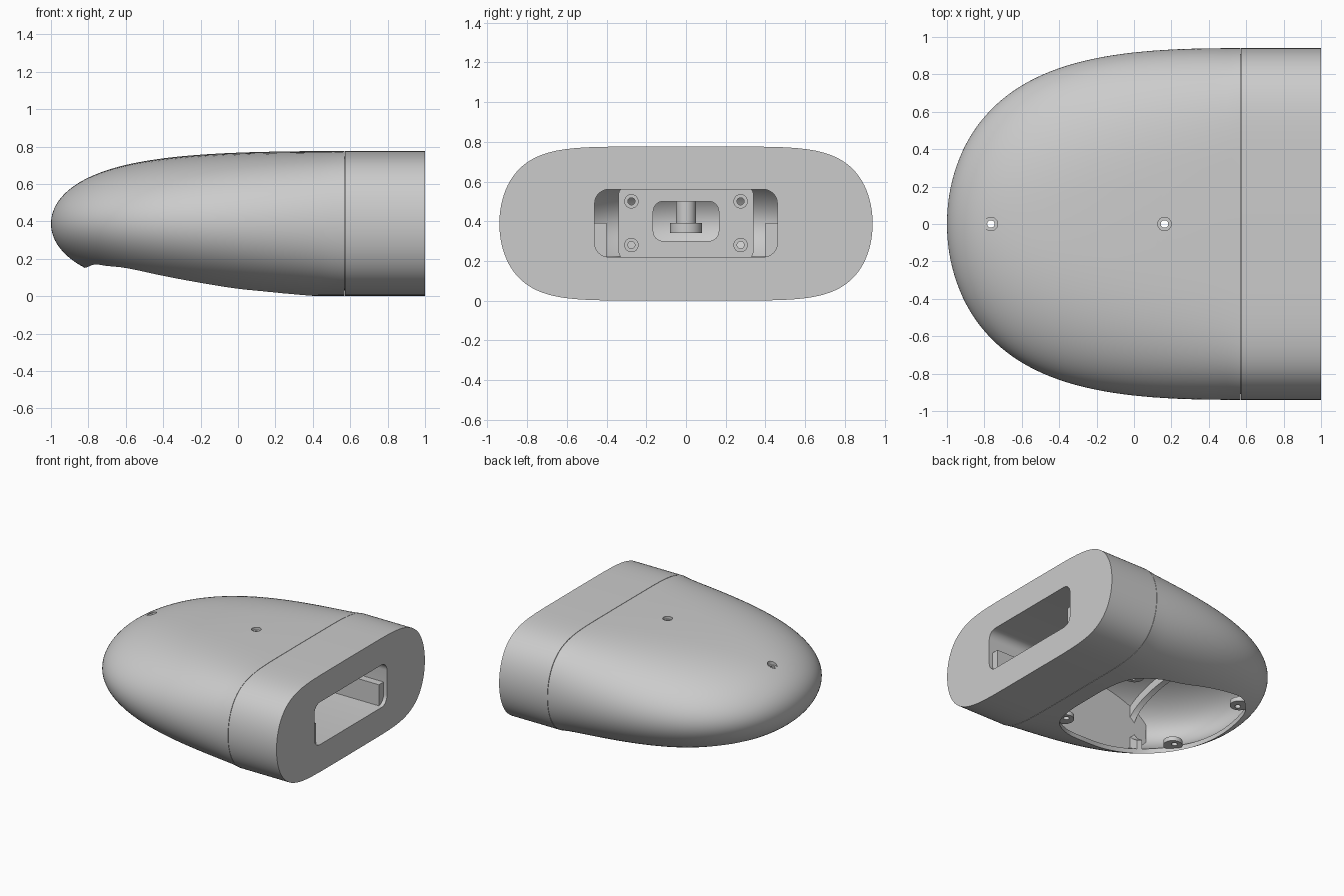
import bpy, bmesh, math
from mathutils import Vector

if "Cube" in bpy.data.objects:
    bpy.data.objects.remove(bpy.data.objects["Cube"], do_unlink=True)

GREY = (0.6, 0.6, 0.6, 1)
grey = bpy.data.materials.new("satin_grey")
grey.use_nodes = True
grey.diffuse_color = GREY
grey.node_tree.nodes["Principled BSDF"].inputs["Base Color"].default_value = GREY

SEAM, MID, WALL = 0.57, 0.388, 0.035


def finish(name, bm):
    bmesh.ops.recalc_face_normals(bm, faces=bm.faces)
    mesh = bpy.data.meshes.new(name)
    bm.to_mesh(mesh)
    bm.free()
    obj = bpy.data.objects.new(name, mesh)
    bpy.context.collection.objects.link(obj)
    obj.data.materials.append(grey)
    return obj


def section(x, inset=0.0, sides=96):
    """Cross-section at x, shrunk by inset: flat-topped at the rear, oval at the nose."""
    t = min(1, max(0, (SEAM - x) / (SEAM + 1 - inset)))
    w = (0.94 - inset) * math.sqrt(1 - t ** (2.7 + 0.8 * t))
    h = (MID - inset) * math.sqrt(1 - t ** (2.6 + 1.35 * t))
    power = 2 / max(2, 6.2 - 4.4 * t ** 0.55)
    ring = []
    for i in range(sides):
        a = math.tau * i / sides
        c, s = math.cos(a), math.sin(a)
        ring.append((x, w * math.copysign(abs(c) ** power, c), MID + h * s))
    return ring


def loft(name, rings):
    bm = bmesh.new()
    loops = [[bm.verts.new(p) for p in ring] for ring in rings]
    for a, b in zip(loops, loops[1:]):
        for i in range(len(a)):
            j = (i + 1) % len(a)
            bm.faces.new((a[i], a[j], b[j], b[i]))
    bm.faces.new(loops[0])
    bm.faces.new(loops[-1])
    return finish(name, bm)


def nose_rings(inset, end, count=44):
    length = SEAM + 1 - inset
    xs = [SEAM - length * (1 - 1e-7 - (i / count) ** 2 * 0.999) for i in range(count)]
    return [section(x, inset) for x in xs + [end]]


def prism(name, outline, axis, lo, hi):
    """Extrude an outline: (y, z) along X or (x, y) along Z."""
    def place(p, q):
        return (q, *p) if axis == "X" else (*p, q)
    return loft(name, [[place(p, q) for p in outline] for q in (lo, hi)])


def circle(u, v, r, n=32):
    return [(u + r * math.cos(math.tau * i / n), v + r * math.sin(math.tau * i / n))
            for i in range(n)]


def rectangle(u0, u1, v0, v1):
    return [(u0, v0), (u1, v0), (u1, v1), (u0, v1)]


def rounded(half_w, z0, z1, r, n=8):
    pts = []
    corners = [(half_w - r, z1 - r), (r - half_w, z1 - r),
               (r - half_w, z0 + r), (half_w - r, z0 + r)]
    for k, (u, v) in enumerate(corners):
        for i in range(n + 1):
            a = math.pi / 2 * (k + i / n)
            pts.append((u + r * math.cos(a), v + r * math.sin(a)))
    return pts


def smooth_loop(points, steps=6):
    """Closed smooth curve through the points."""
    out, n = [], len(points)
    for i in range(n):
        a, b, c, d = (Vector(points[(i + k) % n]) for k in (-1, 0, 1, 2))
        for k in range(steps):
            t = k / steps
            p = 0.5 * (2 * b + (c - a) * t + (2 * a - 5 * b + 4 * c - d) * t * t
                       + (3 * b - a - 3 * c + d) * t ** 3)
            out.append(tuple(p))
    return out


def cut(obj, *cutters, operation="DIFFERENCE"):
    bpy.context.view_layer.objects.active = obj
    for cutter in cutters:
        cutter.hide_render = True
        mod = obj.modifiers.new("cut", "BOOLEAN")
        mod.operation, mod.solver, mod.object = operation, "EXACT", cutter
        bpy.ops.object.modifier_apply(modifier=mod.name)


# Cutters: cavity, belly opening, rear window, roof holes
cavity = loft("cavity_cutter", nose_rings(WALL, 0.62))
half = [(-0.78, 0.31), (-0.7, 0.435), (-0.58, 0.535), (-0.4, 0.58), (-0.2, 0.585),
        (0, 0.555), (0.2, 0.52), (0.36, 0.42), (0.42, 0.25)]
outline = [(-0.82, 0)] + half + [(0.43, 0)] + [(x, -y) for x, y in reversed(half)]
opening = prism("opening_cutter", smooth_loop(outline), "Z", -0.2, 0.36)
window = prism("window_cutter", rounded(0.46, 0.22, 0.56, 0.07), "X", 0.3, 1.2)
helpers = [cavity, opening, window]

roof_holes = []
for x, seat in ((-0.765, 0.63), (0.163, 0.75)):
    roof_holes.append(prism("roof_hole_cutter", circle(x, 0, 0.02), "Z", 0.3, 1))
    roof_holes.append(prism("counterbore_cutter", circle(x, 0, 0.036), "Z", seat, 1))
helpers += roof_holes

# Main hollow shell
shell = loft("nose_shell", nose_rings(0, SEAM - 0.001))
cut(shell, cavity, opening, *roof_holes)

# Rear cap with an inner lip and window
cap = loft("rear_cap", [section(0.53, 0.03), section(0.572, 0.03),
                        section(0.572), section(1)])
cut(cap, window)

# Arched frame inside the nose
frame = loft("inner_frame", [section(x, 0.03) for x in (-0.54, -0.52, -0.5)])
frame_hole = loft("frame_cutter", [section(x, 0.1) for x in (-0.6, -0.52, -0.44)])
helpers.append(frame_hole)
cut(frame, frame_hole, opening)

# Mounting plate behind the rear window
plate = prism("mounting_plate", rounded(0.34, 0.2, 0.58, 0.05), "X", 0.48, 0.535)
plate_window = prism("plate_cutter", rounded(0.165, 0.3, 0.5, 0.05), "X", 0.3, 0.6)
helpers.append(plate_window)
cut(plate, plate_window)
parts = [shell, cap, frame, plate]
for y in (-0.275, 0.275):
    for z in (0.28, 0.5):
        hole = prism("screw_cutter", circle(y, z, 0.018), "X", 0.3, 0.6)
        washer = prism("screw_washer", circle(y, z, 0.036), "X", 0.53, 0.543)
        cut(plate, hole)
        cut(washer, hole)
        helpers.append(hole)
        parts.append(washer)

# Flat side walls of the bay, and ledges along the rear window
liner = loft("liner_trim", nose_rings(0.02, 0.56))
helpers.append(liner)
for side in (-1, 1):
    ys = sorted((side * 0.64, side * 0.66))
    wall = prism("bay_side_wall", rectangle(*ys, 0, 0.8), "X", -0.65, 0.54)
    cut(wall, liner, operation="INTERSECT")
    ys = sorted((side * 0.4, side * 0.47))
    ledge = prism("window_ledge", rectangle(*ys, 0.21, 0.39), "X", 0.53, 0.97)
    parts += [wall, ledge]

# Hollow post under the middle roof hole
for name, r, lo, hi in (("roof_post", 0.05, 0.38, 0.745), ("post_foot", 0.08, 0.34, 0.39)):
    post = prism(name, circle(0.163, 0, r), "Z", lo, hi)
    cut(post, roof_holes[2])
    parts.append(post)

# Screw tabs around the belly opening
for x, y, z in ((0.33, 0.4, 0.04), (-0.69, 0.38, 0.19)):
    for side in (-1, 1):
        tab = prism("cover_tab", circle(x, y * side, 0.07), "Z", z, z + 0.035)
        hole = prism("tab_cutter", circle(x, y * side * 0.95, 0.022), "Z", 0, 0.3)
        cut(tab, hole)
        helpers.append(hole)
        parts.append(tab)

for obj in helpers:
    bpy.data.objects.remove(obj, do_unlink=True)

# Smooth the curved skins and keep the cut edges crisp
bpy.ops.object.select_all(action="DESELECT")
for obj in parts:
    obj.select_set(True)
bpy.context.view_layer.objects.active = shell
bpy.ops.object.shade_smooth_by_angle(angle=math.radians(30))
